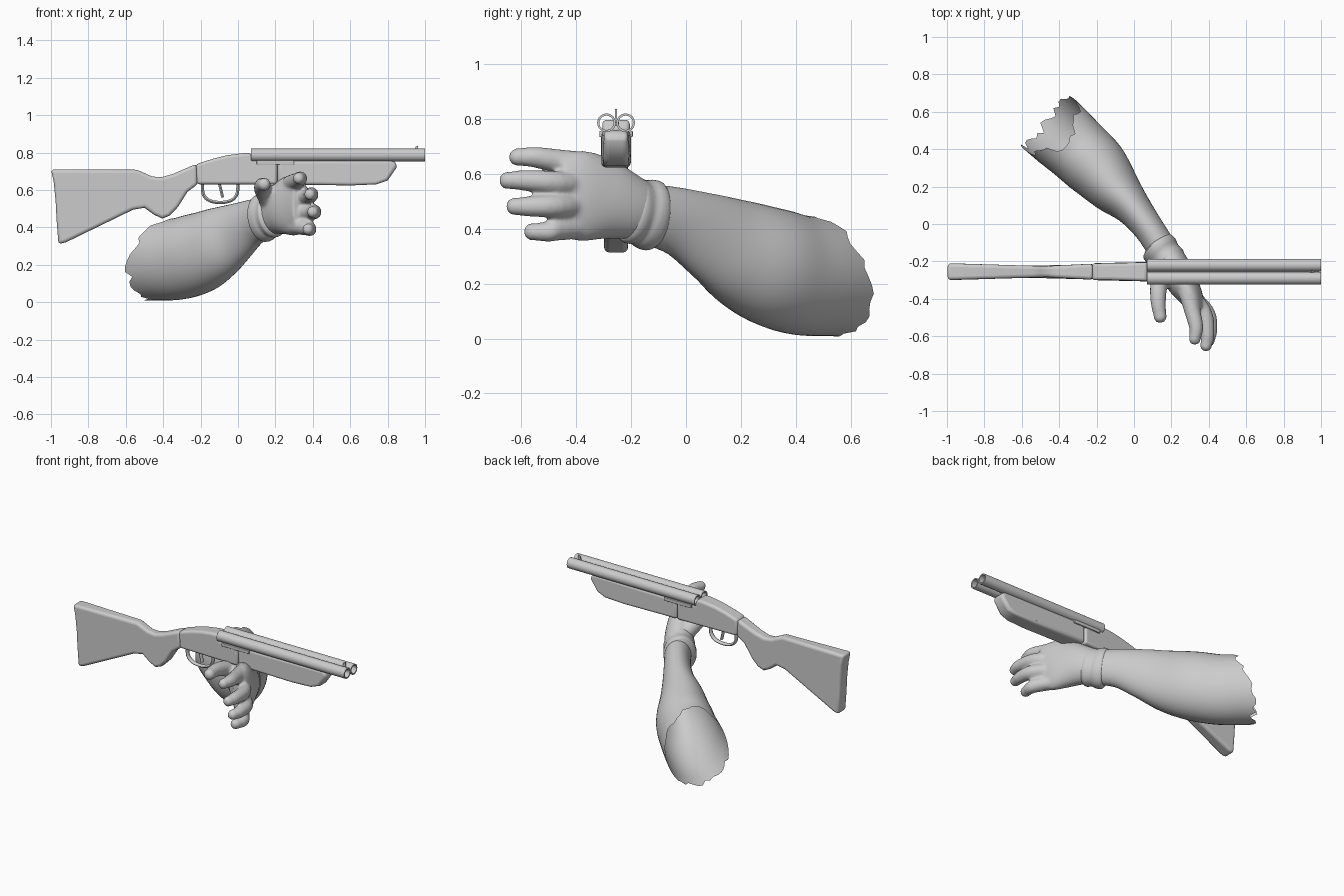
import bpy, bmesh, math, random
from mathutils import Vector

random.seed(4)
if "Cube" in bpy.data.objects:
    bpy.data.objects.remove(bpy.data.objects["Cube"])

GREY = (0.6, 0.6, 0.6, 1)
mat = bpy.data.materials.new("plain grey")
mat.use_nodes = True
mat.diffuse_color = GREY
mat.node_tree.nodes["Principled BSDF"].inputs["Base Color"].default_value = GREY
GUN_Y = -0.255


def finish(name, bm, angle=40):
    bmesh.ops.recalc_face_normals(bm, faces=bm.faces)
    mesh = bpy.data.meshes.new(name)
    bm.to_mesh(mesh)
    bm.free()
    ob = bpy.data.objects.new(name, mesh)
    bpy.context.collection.objects.link(ob)
    mesh.materials.append(mat)
    bpy.ops.object.select_all(action='DESELECT')
    ob.select_set(True)
    bpy.context.view_layer.objects.active = ob
    bpy.ops.object.shade_smooth_by_angle(angle=math.radians(angle))
    return ob


def bevel(ob, width, segments=4):
    mod = ob.modifiers.new("rounded edges", 'BEVEL')
    mod.width, mod.segments = width, segments
    mod.limit_method, mod.angle_limit = 'ANGLE', math.radians(50)


def smooth_path(points, steps):
    """Catmull-Rom interpolation of tuples of any length."""
    pts = [Vector(p) for p in points]
    ext = [pts[0] * 2 - pts[1]] + pts + [pts[-1] * 2 - pts[-2]]
    out = []
    for a, b, c, d in zip(ext, ext[1:], ext[2:], ext[3:]):
        for i in range(steps):
            t = i / steps
            out.append(0.5 * (2 * b + (c - a) * t + (2 * a - 5 * b + 4 * c - d) * t * t
                              + (3 * b - a - 3 * c + d) * t ** 3))
    return out + [pts[-1]]


def loft(bm, stations, seg=20, steps=4, cap=True, torn=0):
    """Skin ellipses given as x, y, z, width, height, lean along a path."""
    path = smooth_path([tuple(s) + (0,) * (6 - len(s)) for s in stations], steps)
    rings = []
    for i, p in enumerate(path):
        c = Vector(p[:3])
        t = (Vector(path[min(i + 1, len(path) - 1)][:3])
             - Vector(path[max(i - 1, 0)][:3])).normalized()
        side = t.cross(Vector((0, 0, 1))).normalized()
        up = side.cross(t)
        ring = []
        for k in range(seg):
            a = math.tau * k / seg
            co = c + side * p[3] * math.cos(a) + up * p[4] * math.sin(a) + t * p[5] * math.sin(a)
            # Torn rims are ragged, with longer flaps at the sides
            if torn and i == len(path) - 1:
                co += t * (random.uniform(-torn, torn) + 2 * torn * math.cos(a) ** 2)
            ring.append(bm.verts.new(co))
        rings.append(ring)
    for r, s in zip(rings, rings[1:]):
        for k in range(seg):
            bm.faces.new((r[k], r[(k + 1) % seg], s[(k + 1) % seg], s[k]))
    if cap:
        bm.faces.new(rings[0])
        bm.faces.new(rings[-1])


def slab(name, outline, half_width, round_width):
    """Side outline in x, z given a thickness that may vary along x."""
    bm = bmesh.new()
    sides = [[bm.verts.new((x, GUN_Y + s * half_width(x), z)) for x, z in outline] for s in (-1, 1)]
    bm.faces.new(sides[0])
    bm.faces.new(sides[1][::-1])
    n = len(outline)
    for i in range(n):
        j = (i + 1) % n
        bm.faces.new((sides[0][i], sides[0][j], sides[1][j], sides[1][i]))
    ob = finish(name, bm)
    if round_width:
        bevel(ob, round_width)
    return ob


def tube(name, y, z, x0, x1, outer, inner, seg=24):
    """Hollow pipe along x, with the bore open at both ends."""
    bm = bmesh.new()
    rings = [[bm.verts.new((x, y + r * math.cos(math.tau * k / seg), z + r * math.sin(math.tau * k / seg)))
              for k in range(seg)] for x, r in ((x0, outer), (x1, outer), (x1, inner), (x0, inner))]
    for i in range(4):
        r, s = rings[i], rings[(i + 1) % 4]
        for k in range(seg):
            bm.faces.new((r[k], r[(k + 1) % seg], s[(k + 1) % seg], s[k]))
    return finish(name, bm)


# Barrels, rib and front sight
for label, dy in (("right", -0.035), ("left", 0.035)):
    tube(label + "_barrel", GUN_Y + dy, 0.787, 0.07, 1.0, 0.034, 0.026)
slab("barrel_rib", [(0.07, 0.775), (0.99, 0.775), (0.99, 0.79), (0.07, 0.79)], lambda x: 0.01, 0)
slab("front_sight", [(0.935, 0.785), (0.965, 0.785), (0.962, 0.838), (0.95, 0.832)], lambda x: 0.003, 0)

# Receiver, side rails and forend
slab("receiver", [(-0.22, 0.63), (0.21, 0.63), (0.21, 0.76), (0.08, 0.76), (0.07, 0.798), (0.02, 0.796),
                  (-0.06, 0.785), (-0.14, 0.765), (-0.225, 0.738), (-0.222, 0.68)],
     lambda x: 0.045 + 0.01 * max(0, x + 0.1) / 0.3, 0.016)
slab("side_rails", [(0.1, 0.735), (0.3, 0.735), (0.3, 0.758), (0.1, 0.758)], lambda x: 0.061, 0.004)
slab("forend", [(0.212, 0.63), (0.6, 0.624), (0.74, 0.63), (0.8, 0.65), (0.848, 0.72), (0.848, 0.745),
                (0.82, 0.76), (0.212, 0.76)],
     lambda x: 0.054 if x < 0.76 else 0.044, 0.018)

# Stock with a narrow wrist and a curved butt
stock = [(-0.222, 0.74), (-0.28, 0.715), (-0.35, 0.685), (-0.41, 0.668), (-0.46, 0.672), (-0.5, 0.69),
         (-0.54, 0.708), (-1.0, 0.71), (-0.985, 0.64), (-0.975, 0.54), (-0.97, 0.44),
         (-0.96, 0.31), (-0.92, 0.32), (-0.56, 0.495), (-0.5, 0.505), (-0.45, 0.468), (-0.405, 0.447),
         (-0.365, 0.463), (-0.32, 0.51), (-0.27, 0.59), (-0.215, 0.63)]
slab("stock", stock, lambda x: 0.03 + (0.015 * (-0.48 - x) / 0.52 if x < -0.48 else 0.013 * (x + 0.48) / 0.26), 0.018)

# Trigger guard and trigger
for name, pts, radius in (
        ("trigger_guard", [(-0.19, 0.635), (-0.185, 0.575), (-0.15, 0.542), (-0.09, 0.533), (-0.035, 0.545),
                           (-0.005, 0.58), (0, 0.635)], 0.009),
        ("trigger", [(-0.1, 0.635), (-0.09, 0.595), (-0.082, 0.56)], 0.008)):
    bm = bmesh.new()
    loft(bm, [(x, GUN_Y, z, radius * 1.6, radius) for x, z in pts], seg=10)
    finish(name, bm)

# Forearm with a torn open end at the elbow
bm = bmesh.new()
loft(bm, [(0.155, -0.14, 0.455, 0.08, 0.11, 0), (0.08, -0.025, 0.425, 0.081, 0.126, 0),
          (-0.01, 0.09, 0.37, 0.1, 0.162, 0), (-0.105, 0.19, 0.315, 0.14, 0.195, 0),
          (-0.2, 0.3, 0.265, 0.172, 0.215, -0.01), (-0.305, 0.4, 0.236, 0.18, 0.22, -0.04),
          (-0.41, 0.495, 0.228, 0.19, 0.216, -0.08)], seg=44, cap=False, torn=0.03)
finish("forearm", bm, 70)

# Glove cuff with two rolls
bm = bmesh.new()
loft(bm, [(0.195, -0.21, 0.472, 0.085, 0.112), (0.185, -0.195, 0.468, 0.095, 0.123),
          (0.165, -0.17, 0.462, 0.092, 0.119), (0.147, -0.147, 0.455, 0.099, 0.128),
          (0.13, -0.123, 0.448, 0.098, 0.129), (0.12, -0.111, 0.445, 0.083, 0.114)], seg=32)
finish("glove_cuff", bm, 70)

# Gloved hand: palm, thumb and four fingers fused into one skin
bm = bmesh.new()
loft(bm, [(0.165, -0.15, 0.46, 0.08, 0.105), (0.205, -0.215, 0.482, 0.086, 0.123), (0.25, -0.3, 0.508, 0.085, 0.15),
          (0.3, -0.38, 0.52, 0.068, 0.165), (0.335, -0.455, 0.52, 0.045, 0.148)], seg=28)
digits = [[(0.18, -0.22, 0.53, 0.06), (0.135, -0.32, 0.6, 0.048), (0.13, -0.42, 0.625, 0.041), (0.14, -0.495, 0.63, 0.034)]]
for base_z, tip in ((0.635, (0.325, -0.615, 0.662)), (0.56, (0.385, -0.65, 0.577)),
                    (0.485, (0.4, -0.625, 0.482)), (0.41, (0.375, -0.56, 0.39))):
    x, y, z = tip
    digits.append([(0.28, -0.36, base_z, 0.045), (x - 0.012, -0.47, (base_z + z) / 2, 0.043),
                   (x + 0.008, y + 0.06, z, 0.038), (x, y, z, 0.031)])
for d in digits:
    loft(bm, [(x, y, z, r, r) for x, y, z, r in d], seg=16)
    x, y, z, r = d[-1]
    ball = bmesh.ops.create_uvsphere(bm, u_segments=16, v_segments=10, radius=r * 1.06)
    bmesh.ops.translate(bm, verts=ball["verts"], vec=(x, y, z))
hand = finish("gloved_hand", bm, 180)
remesh = hand.modifiers.new("fuse", 'REMESH')
remesh.mode, remesh.voxel_size, remesh.use_smooth_shade = 'VOXEL', 0.009, True
soften = hand.modifiers.new("soften", 'SMOOTH')
soften.factor, soften.iterations = 0.5, 8
